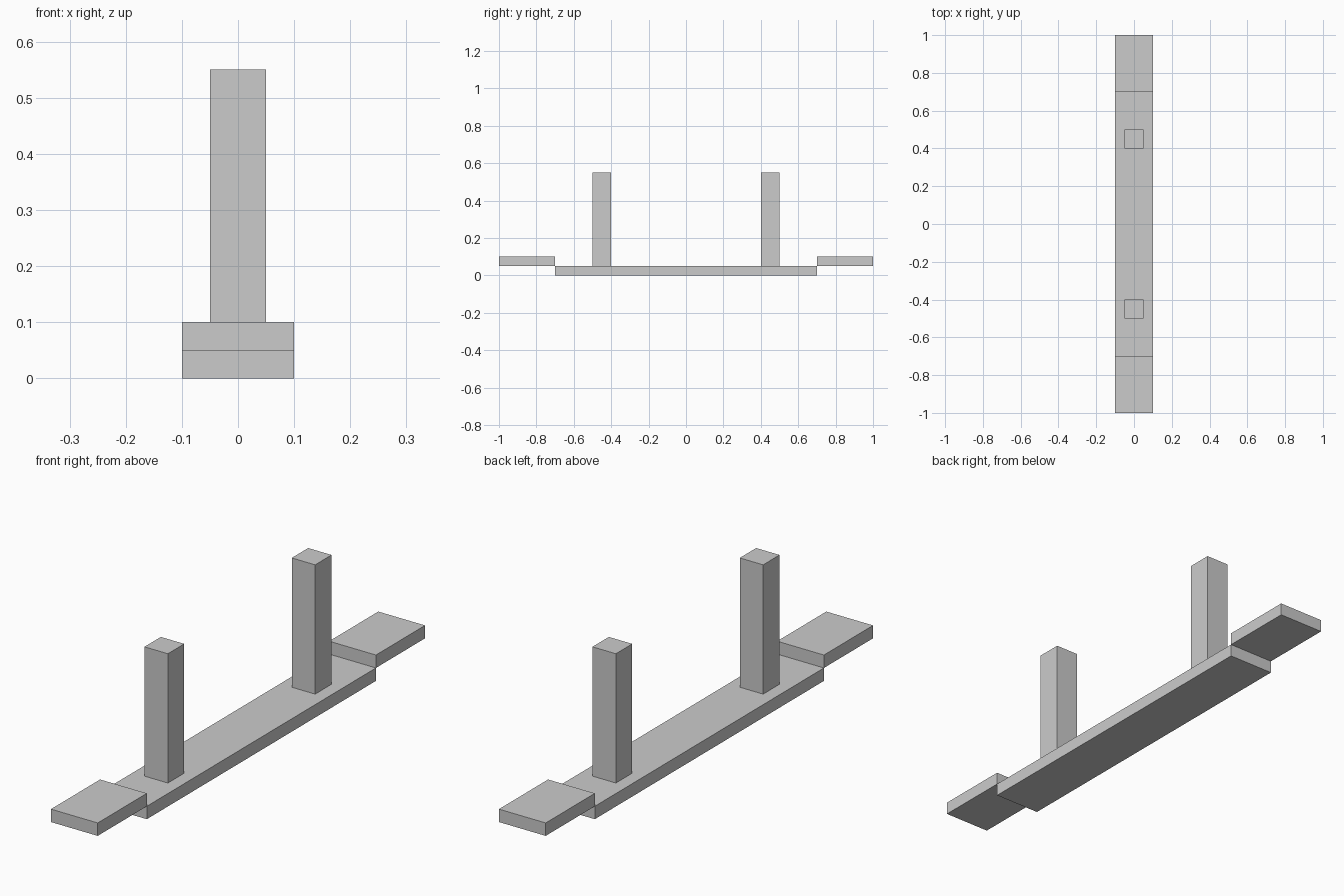
import bpy

if "Cube" in bpy.data.objects:
    bpy.data.objects.remove(bpy.data.objects["Cube"])


def box(name, lo, hi):
    """Axis-aligned box between two corners."""
    size = [b - a for a, b in zip(lo, hi)]
    centre = [(a + b) / 2 for a, b in zip(lo, hi)]
    bpy.ops.mesh.primitive_cube_add(size=1, location=centre)
    obj = bpy.context.object
    obj.name = name
    for v in obj.data.vertices:
        v.co = [c * s for c, s in zip(v.co, size)]
    return obj


# Long base plank
box("base_plank", (-0.1, -0.7, 0), (0.1, 0.7, 0.05))

# Raised end plate and upright post at each end
for side, s in (("front", -1), ("back", 1)):
    y0, y1 = sorted((0.7 * s, 1.0 * s))
    box(side + "_end_plate", (-0.1, y0, 0.05), (0.1, y1, 0.1))
    y0, y1 = sorted((0.4 * s, 0.5 * s))
    box(side + "_post", (-0.05, y0, 0.05), (0.05, y1, 0.55))
